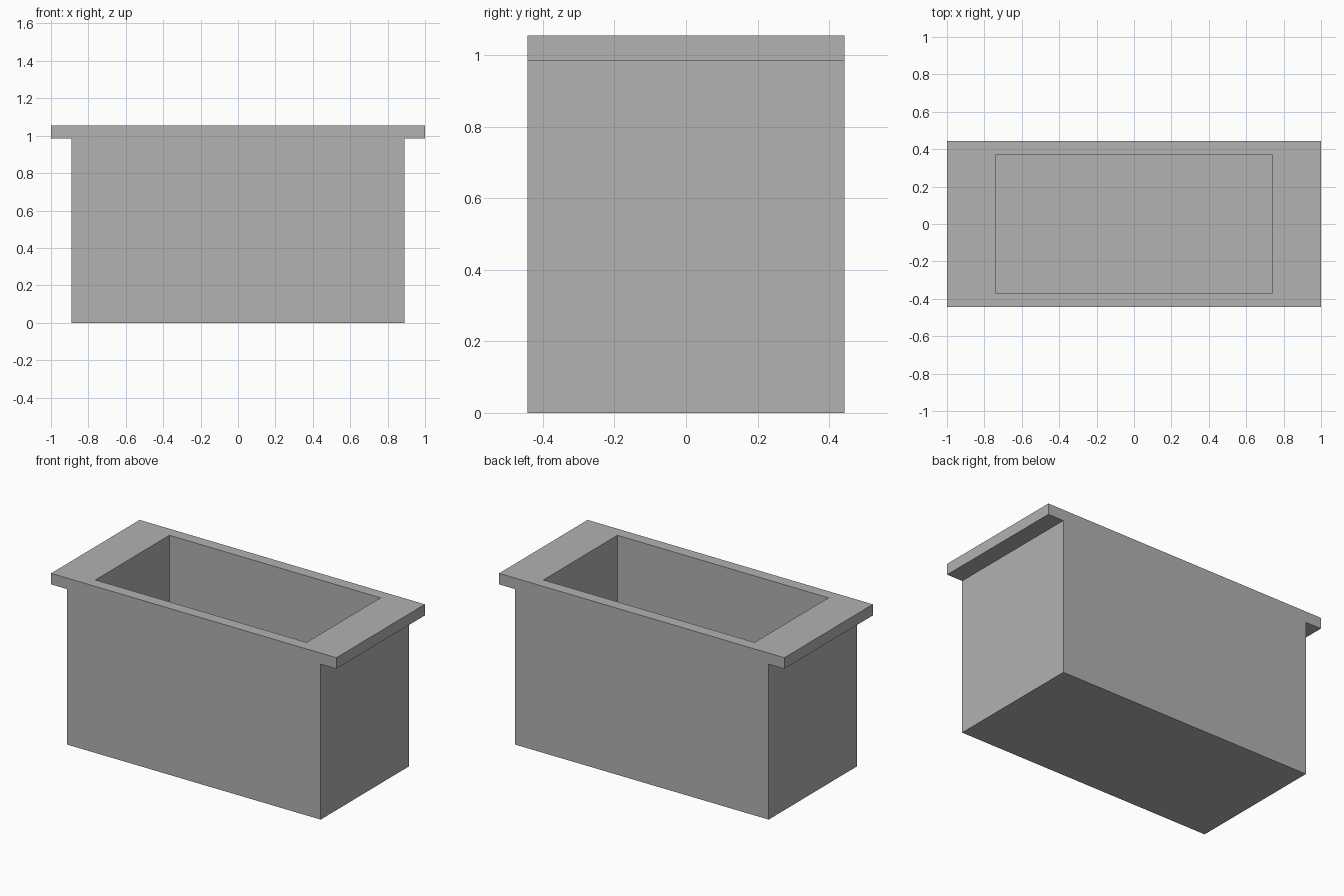
import bpy
import bmesh

default_cube = bpy.data.objects.get("Cube")
if default_cube:
    bpy.data.objects.remove(default_cube, do_unlink=True)

# Overall sizes
HALF_DEPTH = 0.443
HEIGHT = 1.055
LIP_BASE = 0.985
BODY_X, LIP_X = 0.89, 1.0
CAVITY_X, CAVITY_Y = 0.74, 0.37
FLOOR = 0.07

# Plain grey
grey = bpy.data.materials.new("plain_grey")
grey.use_nodes = True
colour = (0.445, 0.445, 0.445, 1.0)
grey.diffuse_color = colour
grey.node_tree.nodes["Principled BSDF"].inputs["Base Color"].default_value = colour

# Trough body with end lips: T-shaped profile extruded front to back
bm = bmesh.new()
right_half = [(BODY_X, 0), (BODY_X, LIP_BASE), (LIP_X, LIP_BASE), (LIP_X, HEIGHT)]
profile = right_half + [(-x, z) for x, z in reversed(right_half)]
front = bm.faces.new([bm.verts.new((x, -HALF_DEPTH, z)) for x, z in profile])
extruded = bmesh.ops.extrude_face_region(bm, geom=[front], use_keep_orig=True)
for v in extruded["geom"]:
    if isinstance(v, bmesh.types.BMVert):
        v.co.y = HALF_DEPTH
bmesh.ops.recalc_face_normals(bm, faces=bm.faces)

# Cavity: inset the top face, then push it down to the floor
top = max(bm.faces, key=lambda f: f.calc_center_median().z)
bmesh.ops.inset_region(bm, faces=[top], thickness=0.05)
for v in top.verts:
    v.co.x = CAVITY_X if v.co.x > 0 else -CAVITY_X
    v.co.y = CAVITY_Y if v.co.y > 0 else -CAVITY_Y
cavity = bmesh.ops.extrude_discrete_faces(bm, faces=[top])["faces"][0]
for v in cavity.verts:
    v.co.z = FLOOR
bmesh.ops.recalc_face_normals(bm, faces=bm.faces)

mesh = bpy.data.meshes.new("trough")
bm.to_mesh(mesh)
bm.free()
mesh.materials.append(grey)
trough = bpy.data.objects.new("trough", mesh)
bpy.context.collection.objects.link(trough)
